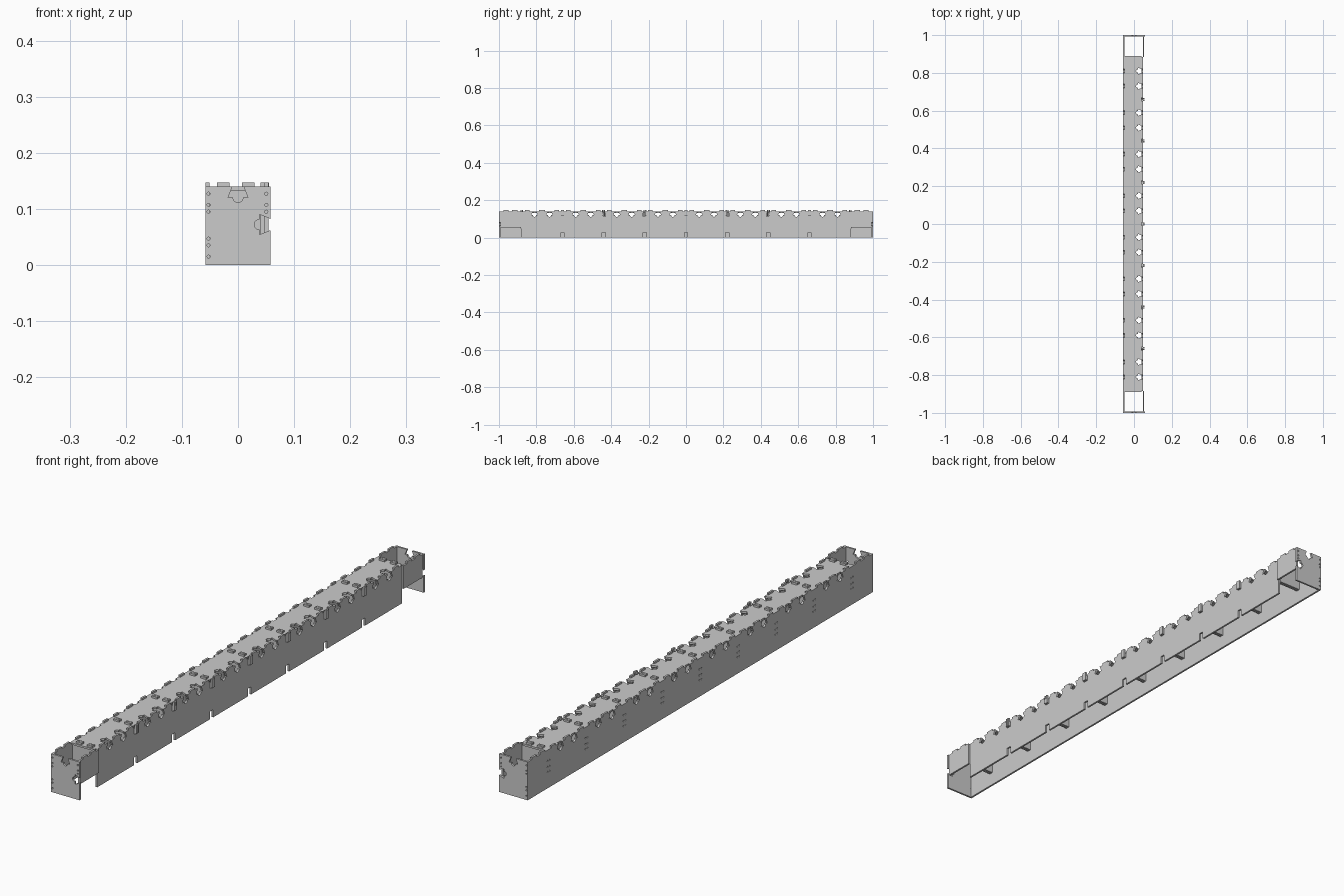
import bpy, bmesh, math
from mathutils import Vector

if "Cube" in bpy.data.objects:
    bpy.data.objects.remove(bpy.data.objects["Cube"])

T = 0.007      # sheet thickness
TOP = 0.14     # top of the walls and deck
BAY = 0.22
RIBS = [i * BAY for i in range(-3, 4)]
BAYS = [i * BAY for i in range(-4, 4)]


def dovetail():
    arc = [(-0.009 * math.cos(a), 0.02 + 0.009 * math.sin(a))
           for a in [math.pi * i / 8 for i in range(9)]]
    return [(-0.01, 0), (-0.018, 0.02)] + arc + [(0.018, 0.02), (0.01, 0)]


def step(half, depth):
    # positive depth is a slot, negative depth is a raised tab
    return [(-half, 0), (-half, depth), (half, depth), (half, 0)]


def edge(p0, p1, features=()):
    """Edge of a counter-clockwise outline, features given as (u or v position, profile)."""
    p0, p1 = Vector(p0), Vector(p1)
    d = (p1 - p0).normalized()
    n = Vector((-d.y, d.x))
    axis = 0 if abs(d.x) > abs(d.y) else 1
    pts = [p0]
    for pos, prof in sorted(features, key=lambda f: f[0] * d[axis]):
        along = (pos - p0[axis]) * d[axis]
        pts += [p0 + d * (along + a) + n * b for a, b in prof]
    return pts


def rect(u0, u1, v0, v1, bottom=(), right=(), top=(), left=()):
    return (edge((u0, v0), (u1, v0), bottom) + edge((u1, v0), (u1, v1), right)
            + edge((u1, v1), (u0, v1), top) + edge((u0, v1), (u0, v0), left))


def circle(u, v, r=0.0028, n=8):
    return [(u + r * math.cos(2 * math.pi * i / n), v + r * math.sin(2 * math.pi * i / n))
            for i in range(n)]


def panel(name, outline, axis, pos, holes=(), thick=T):
    """Flat sheet cut from an outline with holes, lying across the given axis."""
    k = 100
    cu = bpy.data.curves.new(name + "_profile", 'CURVE')
    cu.dimensions = '2D'
    cu.fill_mode = 'BOTH'
    cu.extrude = thick / 2 * k
    for loop in [outline] + list(holes):
        sp = cu.splines.new('POLY')
        sp.points.add(len(loop) - 1)
        for p, q in zip(sp.points, loop):
            p.co = (q[0] * k, q[1] * k, 0, 1)
        sp.use_cyclic_u = True
    tmp = bpy.data.objects.new(name + "_tmp", cu)
    bpy.context.collection.objects.link(tmp)
    dg = bpy.context.evaluated_depsgraph_get()
    me = bpy.data.meshes.new_from_object(tmp.evaluated_get(dg))
    bpy.data.objects.remove(tmp)
    bm = bmesh.new()
    bm.from_mesh(me)
    for v in bm.verts:
        a, b, w = v.co / k
        v.co = {'x': (pos + w, a, b), 'y': (a, pos + w, b), 'z': (a, b, pos + w)}[axis]
    bmesh.ops.remove_doubles(bm, verts=bm.verts, dist=0.00005)
    bmesh.ops.recalc_face_normals(bm, faces=bm.faces)
    for f in bm.faces:
        f.smooth = False
    bm.to_mesh(me)
    bm.free()
    me.name = name
    ob = bpy.data.objects.new(name, me)
    bpy.context.collection.objects.link(ob)
    return ob


DOVES = [(b + o, dovetail()) for b in BAYS for o in (0.07, 0.15)]
TABS = [(b + o, step(w, -T)) for b in BAYS for o, w in ((0.03, 0.012), (0.11, 0.015), (0.19, 0.012))]
END_TABS = [(s * y, step(0.014, -T)) for s in (-1, 1) for y in (0.915, 0.962)]
LOW_Z, HIGH_Z = (0.015, 0.035, 0.047), (0.095, 0.107, 0.127)

# Left wall, full length, with fixing holes at each rib
wall_holes = [circle(y + o, z) for y in RIBS + [-0.878, 0.878]
              for o in (-0.006, 0.006) for z in (0.06, 0.078, 0.1)]
panel("left_wall", rect(-0.993, 0.993, 0, TOP, top=DOVES + TABS + END_TABS),
      'x', -0.0545, wall_holes)

# Right wall, stopping short of both ends, slotted at the ribs
panel("right_wall",
      rect(-0.883, 0.883, 0, TOP,
           bottom=[(y, step(0.009, 0.028)) for y in RIBS],
           top=DOVES + TABS + [(y, step(0.009, 0.027)) for y in RIBS]),
      'x', 0.0435)

# Upper cheeks at both ends of the right side
for s, side in ((-1, "front"), (1, "back")):
    lo, hi = sorted((s * 0.883, s * 0.993))
    tabs = [t for t in END_TABS if t[0] * s > 0]
    panel(side + "_right_cheek", rect(lo, hi, 0.055, TOP, top=tabs), 'x', 0.0505)

# End plates with key notches and fixing holes
end_holes = [circle(-0.0525, z) for z in LOW_Z + HIGH_Z] + [circle(0.0505, z) for z in HIGH_Z]
for s, side in ((-1, "front"), (1, "back")):
    panel(side + "_end_plate",
          rect(-0.058, 0.058, 0, TOP, right=[(0.072, dovetail())], top=[(0, dovetail())]),
          'y', s * 0.9965, end_holes)

# Deck with key notches along its right edge
panel("deck", rect(-0.051, 0.04, -0.89, 0.89, right=DOVES), 'z', TOP - T / 2)

# Paired cross ribs, with tabs through the deck and a hook over the right wall
rib_tabs = [(-0.026, step(0.011, -0.0145)), (0.018, step(0.011, -0.0145))]
for i, y in enumerate([-0.878] + RIBS + [0.878]):
    inner = 0 < i < 8
    hook = [(0.1235, step(0.0085, -0.015))] if inner else []
    for s in (-1, 1):
        panel("cross_rib", rect(-0.051, 0.04, 0.05, 0.1325, right=hook, top=rib_tabs),
              'y', y + s * 0.0043)
        if inner:
            # Upright end of the hook
            panel("rib_hook", rect(0.047, 0.055, 0.115, 0.147), 'y', y + s * 0.0043, thick=T * 0.98)
